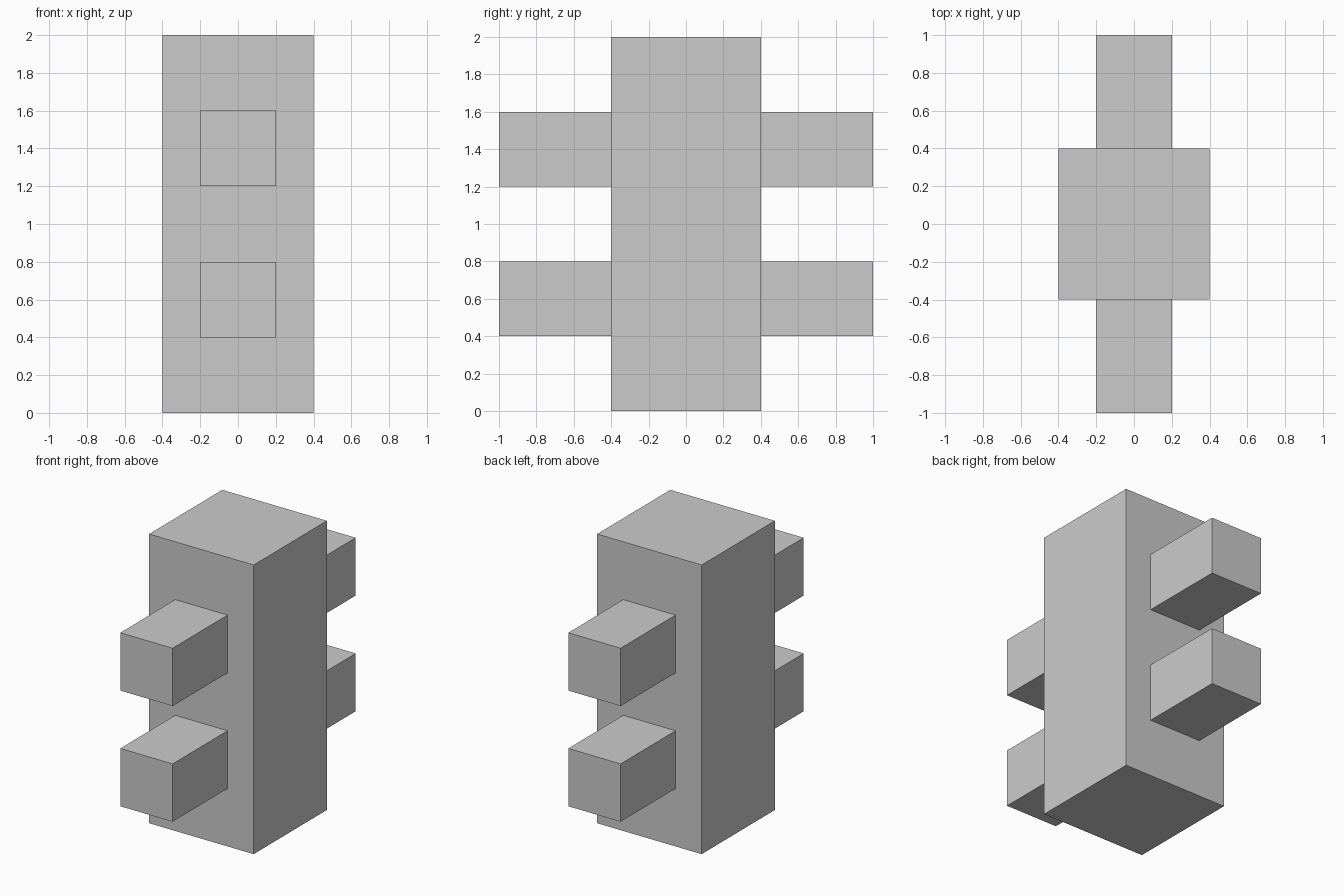
import bpy
import bmesh
from mathutils import Matrix, Vector

if "Cube" in bpy.data.objects:
    bpy.data.objects.remove(bpy.data.objects["Cube"])


def box(name, lo, hi, skip_normal=None):
    """Axis-aligned box between two corners, optionally open on one side."""
    lo, hi = Vector(lo), Vector(hi)
    bm = bmesh.new()
    transform = Matrix.Translation((lo + hi) / 2) @ Matrix.Diagonal((*(hi - lo), 1))
    bmesh.ops.create_cube(bm, size=1, matrix=transform)
    if skip_normal:
        bm.normal_update()
        hidden = [f for f in bm.faces if f.normal.dot(Vector(skip_normal)) > 0.9]
        bmesh.ops.delete(bm, geom=hidden, context='FACES')
    mesh = bpy.data.meshes.new(name)
    bm.to_mesh(mesh)
    bm.free()
    obj = bpy.data.objects.new(name, mesh)
    bpy.context.collection.objects.link(obj)
    return obj


# Square upright column
box("column", (-0.4, -0.4, 0), (0.4, 0.4, 2))

# Two pegs on the front and two on the back, open where they meet the column
for level, z in (("lower", 0.4), ("upper", 1.2)):
    box(f"{level}_front_peg", (-0.2, -1, z), (0.2, -0.4, z + 0.4), (0, 1, 0))
    box(f"{level}_back_peg", (-0.2, 0.4, z), (0.2, 1, z + 0.4), (0, -1, 0))
